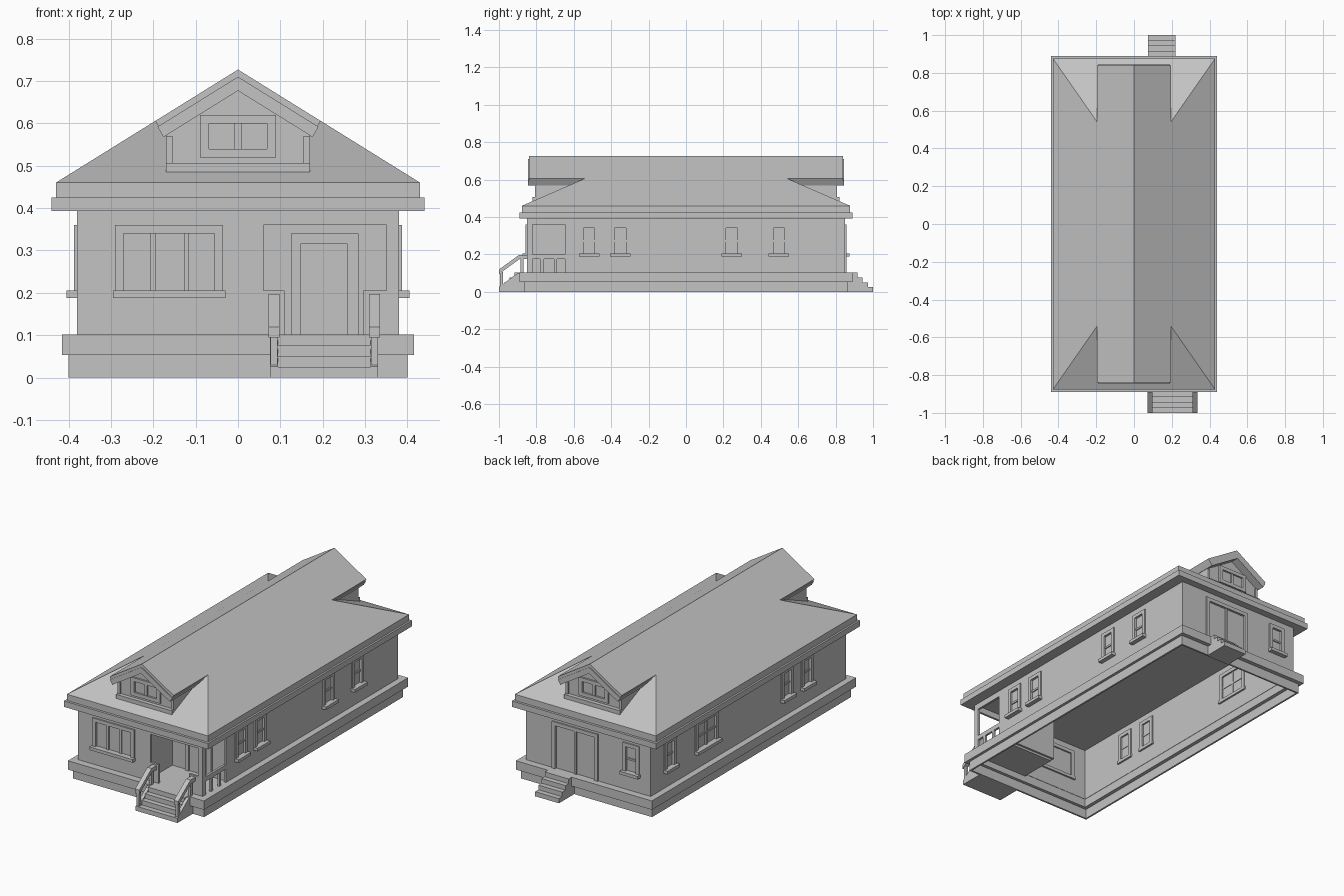
import bpy, bmesh
from mathutils import Vector

if "Cube" in bpy.data.objects:
    bpy.data.objects.remove(bpy.data.objects["Cube"])

grey = bpy.data.materials.new("plain_grey")
grey.use_nodes = True
grey.diffuse_color = (0.55, 0.55, 0.55, 1)
grey.node_tree.nodes["Principled BSDF"].inputs["Base Color"].default_value = grey.diffuse_color

W, L, T = 0.38, 0.85, 0.012            # wall half width, half length, thickness
WALL_LOW, WALL_HIGH = 0.1, 0.4

# Map (along, outward, height) on each wall to the model's own axes
SIDES = {
    "front": lambda u, o, z: (u, -L - o, z),
    "back": lambda u, o, z: (u, L + o, z),
    "left": lambda u, o, z: (W + o, u, z),
    "right": lambda u, o, z: (-W - o, u, z),
    "plain": lambda x, y, z: (x, y, z),
}


def finish(name, bm):
    bmesh.ops.recalc_face_normals(bm, faces=bm.faces)
    mesh = bpy.data.meshes.new(name)
    bm.to_mesh(mesh)
    bm.free()
    mesh.materials.append(grey)
    obj = bpy.data.objects.new(name, mesh)
    bpy.context.collection.objects.link(obj)
    return obj


def boxes(name, items, side="plain"):
    """One object from boxes given as (u0, u1, o0, o1, z0, z1)."""
    bm = bmesh.new()
    for a0, a1, b0, b1, c0, c1 in items:
        p = Vector(SIDES[side](a0, b0, c0))
        q = Vector(SIDES[side](a1, b1, c1))
        cube = bmesh.ops.create_cube(bm, size=1)["verts"]
        for v in cube:
            v.co = Vector((p[i] + q[i]) / 2 + v.co[i] * abs(q[i] - p[i]) for i in range(3))
    return finish(name, bm)


def extrude(name, profile, axis, lo, hi):
    """Extrude a 2D profile along x (profile in yz) or y (profile in xz)."""
    bm = bmesh.new()
    place = (lambda p, t: (t, p[0], p[1])) if axis == "x" else (lambda p, t: (p[0], t, p[1]))
    face = bm.faces.new([bm.verts.new(place(p, lo)) for p in profile])
    new = bmesh.ops.extrude_face_region(bm, geom=[face])["geom"]
    step = Vector(place((0, 0), hi - lo))
    bmesh.ops.translate(bm, vec=step, verts=[g for g in new if isinstance(g, bmesh.types.BMVert)])
    return finish(name, bm)


def ring(name, x, y, xi, yi, z0, z1):
    boxes(name, [(-x, x, -y, -yi, z0, z1), (-x, x, yi, y, z0, z1),
                 (-x, -xi, -yi, yi, z0, z1), (xi, x, -yi, yi, z0, z1)])


def wall(side, half, holes):
    """Wall made of the pieces left around its openings."""
    items, u = [], -half
    for a, b, z0, z1 in sorted(holes):
        items.append((u, a, -T, 0, WALL_LOW, WALL_HIGH))
        items.append((a, b, -T, 0, z1, WALL_HIGH))
        if z0 > WALL_LOW:
            items.append((a, b, -T, 0, WALL_LOW, z0))
        u = b
    items.append((u, half, -T, 0, WALL_LOW, WALL_HIGH))
    boxes(side + "_wall", items, side)


def window(side, name, a, b, bars=(), rail=True, z0=0.205, z1=0.36, sill=True):
    """Trim, sill, glass and bars around the opening a..b."""
    t, o0, o1 = 0.02, -T - 0.006, 0.007
    items = [(a, a + t, o0, o1, z0, z1), (b - t, b, o0, o1, z0, z1),
             (a + t, b - t, o0, o1, z1 - t, z1),
             (a + t, b - t, -0.009, -0.006, z0, z1 - t)]
    if sill:
        items.append((a - 0.005, b + 0.005, -T - 0.01, 0.025, z0 - 0.017, z0))
    for c in bars:
        items.append((c - 0.006, c + 0.006, -T, 0.002, z0, z1 - t))
    if rail:
        m = (z0 + z1 - t) / 2
        items.append((a + t, b - t, -T, 0.0, m - 0.005, m + 0.005))
    boxes(side + "_" + name, items, side)
    return (a, b, z0, z1)


# Foundation and ledge, open underneath
ring("foundation", 0.4, 0.867, 0.39, 0.857, 0, 0.055)
ring("ledge", 0.415, 0.89, 0.37, 0.84, 0.053, 0.102)

# Windows, doors and walls
def single(side, number, c):
    return window(side, "window_" + str(number), c - 0.05, c + 0.05)


front_holes = [window("front", "window", -0.29, -0.035, (-0.2, -0.122), False),
               (0.06, 0.35, WALL_LOW, 0.36)]
back_holes = [window("back", "sliding_door", -0.06, 0.22, (0.08,), False, WALL_LOW, 0.36, False),
              single("back", 1, -0.262)]
left_holes = [single("left", i, c) for i, c in enumerate((-0.518, -0.352, 0.245, 0.497))]
left_holes.append((-0.82, -0.648, WALL_LOW, 0.36))
right_holes = [single("right", i, c) for i, c in enumerate((-0.51, -0.335, 0.685))]
right_holes.append(window("right", "double_window", 0.265, 0.465, (0.365,)))
wall("front", W, front_holes)
wall("back", W, back_holes)
wall("left", L, left_holes)
wall("right", L, right_holes)

# Porch recess with door, half walls and side balusters
PY = -0.63
boxes("porch_floor", [(0.04, W, -L, PY, 0.088, 0.1)])
boxes("porch_walls", [(0.04, W, PY, PY + T, 0.1, 0.4), (0.04 - T, 0.04, -L, PY + T, 0.1, 0.4)])
boxes("porch_half_walls", [(0.06, 0.11, -T, 0, 0.1, 0.205), (0.295, 0.35, -T, 0, 0.1, 0.205)], "front")
boxes("porch_balusters", [(-0.82, -0.648, -T, 0, 0.175, 0.2), (-0.78, -0.76, -T, 0, 0.1, 0.175),
                          (-0.706, -0.69, -T, 0, 0.1, 0.175)], "left")
boxes("door_frame", [(0.125, 0.148, PY - 0.012, PY, 0.1, 0.34), (0.258, 0.285, PY - 0.012, PY, 0.1, 0.34),
                     (0.148, 0.258, PY - 0.012, PY, 0.315, 0.34)])
boxes("door", [(0.148, 0.258, PY - 0.004, PY, 0.1, 0.315)])


# Stairs
def stairs(name, x0, x1, sign):
    items = []
    for i in range(4):
        y0, y1 = sorted((sign * 0.867, sign * (1 - 0.028 * i)))
        items.append((x0, x1, y0, y1, 0.0255 * i, 0.0255 * (i + 1)))
    boxes(name, items)


stairs("front_steps", 0.093, 0.315, -1)
stairs("back_steps", 0.075, 0.22, 1)

# Stair handrails, each with stringer, two posts and a sloping rail
for name, x in (("right", 0.085), ("left", 0.322)):
    extrude(name + "_stringer", [(-1, 0), (-0.867, 0), (-0.867, 0.1), (-0.9, 0.1), (-1, 0.026)],
            "x", x - 0.009, x + 0.009)
    boxes(name + "_stair_posts", [(x - 0.008, x + 0.008, -0.995, -0.979, 0, 0.105),
                                  (x - 0.008, x + 0.008, -0.885, -0.869, 0.1, 0.18)])
    extrude(name + "_handrail", [(-1, 0.095), (-0.89, 0.175), (-0.85, 0.175), (-0.85, 0.197),
                                 (-0.893, 0.197), (-1, 0.119)], "x", x - 0.013, x + 0.013)

# Eaves
boxes("lower_eave", [(-0.44, 0.44, -0.89, 0.89, 0.393, 0.425)])
boxes("upper_eave", [(-0.43, 0.43, -0.877, 0.877, 0.425, 0.46)])

# Hipped lower roof, a tapered box
hip = boxes("lower_roof", [(-0.43, 0.43, -0.877, 0.877, 0.46, 0.606)])
for v in hip.data.vertices:
    if v.co.z > 0.5:
        v.co.x *= 0.195 / 0.43
        v.co.y *= 0.54 / 0.877

# Gabled upper roof in two layers
SLOPE = 0.621


def chevron(name, top, bottom, xo, xi, half):
    out = [(-xo, top - xo * SLOPE), (0, top), (xo, top - xo * SLOPE)]
    inn = [(xi, bottom - xi * SLOPE), (0, bottom), (-xi, bottom - xi * SLOPE)]
    extrude(name, out + inn, "y", -half, half)


chevron("upper_roof", 0.727, 0.71, 0.195, 0.188, 0.84)
chevron("roof_fascia", 0.71, 0.677, 0.19, 0.176, 0.845)

# Gable ends with corner trim, sill and small window
GW = 0.17
eave = 0.68 - GW * SLOPE
extrude("gable_body", [(-GW, 0.47), (GW, 0.47), (GW, eave), (0, 0.68), (-GW, eave)], "y", -0.798, 0.798)
for side in ("front", "back"):
    o = -0.052
    boxes(side + "_gable_trim", [(-GW, -0.155, o, o + 0.008, 0.5, 0.57), (0.155, GW, o, o + 0.008, 0.5, 0.57),
                                 (-GW, GW, o, -0.03, 0.485, 0.507)], side)
    boxes(side + "_gable_window", [(-0.09, -0.068, o, o + 0.01, 0.52, 0.62), (0.068, 0.09, o, o + 0.01, 0.52, 0.62),
                                   (-0.068, 0.068, o, o + 0.01, 0.6, 0.62), (-0.068, 0.068, o, o + 0.01, 0.52, 0.54),
                                   (-0.008, 0.008, o, o + 0.006, 0.54, 0.6)], side)
